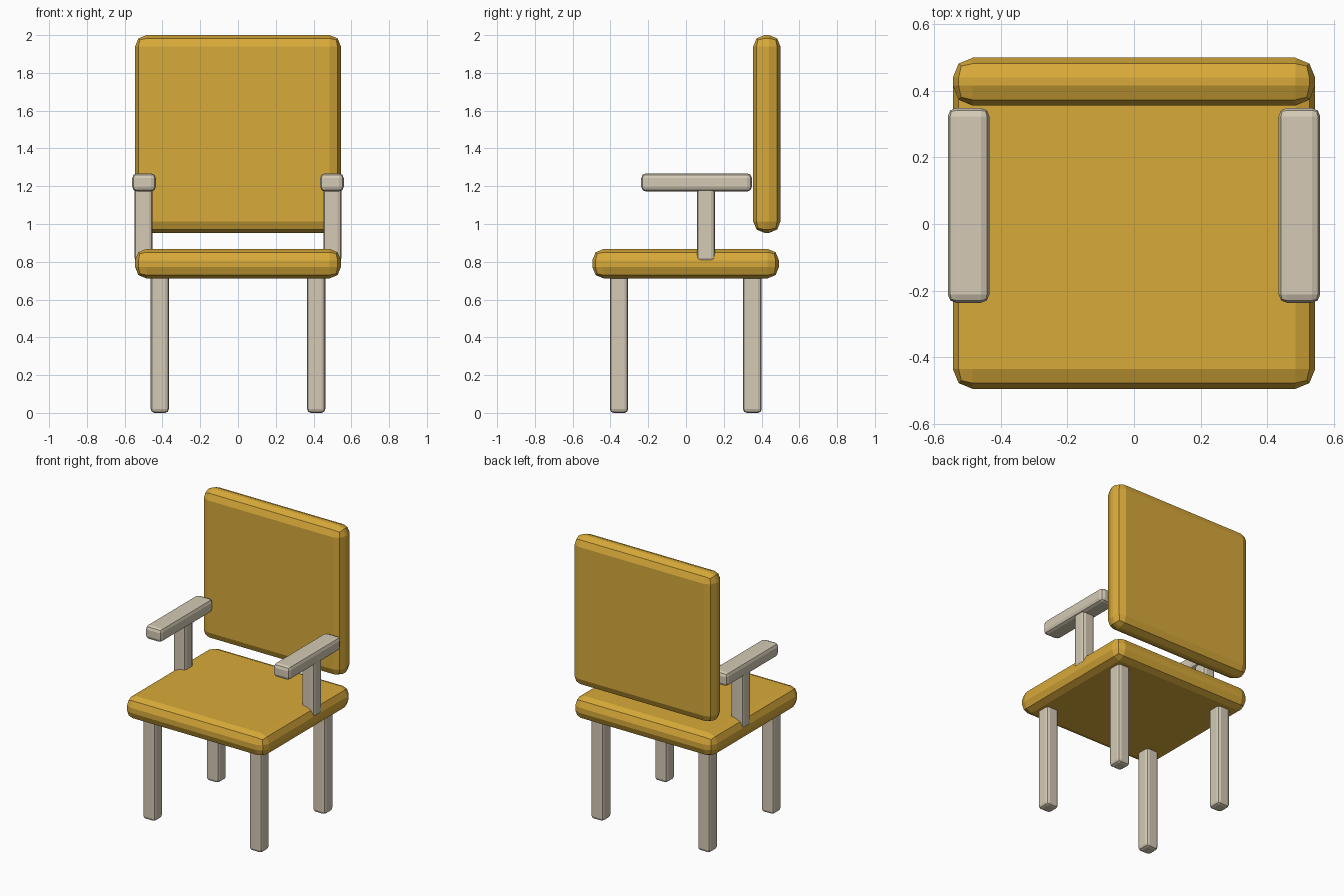
import bpy

default_cube = bpy.data.objects.get("Cube")
if default_cube:
    bpy.data.objects.remove(default_cube, do_unlink=True)


def make_material(name, color):
    mat = bpy.data.materials.new(name)
    mat.use_nodes = True
    mat.diffuse_color = (*color, 1)
    mat.node_tree.nodes["Principled BSDF"].inputs["Base Color"].default_value = (*color, 1)
    return mat


mustard = make_material("mustard_cushion", (0.69, 0.40, 0.042))
cream = make_material("cream_frame", (0.66, 0.59, 0.46))


def rounded_box(name, xs, ys, zs, bevel, mat):
    """Flat-shaded box between the given limits with two-step rounded edges."""
    spans = (xs, ys, zs)
    bpy.ops.mesh.primitive_cube_add(size=1, location=[sum(s) / 2 for s in spans])
    obj = bpy.context.object
    obj.name = name
    obj.scale = [s[1] - s[0] for s in spans]
    bpy.ops.object.transform_apply(location=False, rotation=False, scale=True)
    mod = obj.modifiers.new("rounded_edges", 'BEVEL')
    mod.width = bevel
    mod.segments = 2
    obj.data.materials.append(mat)
    return obj


# Cushions
rounded_box("seat", (-0.545, 0.545), (-0.496, 0.492), (0.712, 0.868), 0.06, mustard)
rounded_box("backrest", (-0.545, 0.545), (0.356, 0.5), (0.953, 2.0), 0.06, mustard)


def side_span(side, inner, outer):
    return sorted((side * inner, side * outer))


# Legs, arm posts and armrests, repeated on both sides
for side, label in ((1, "left"), (-1, "right")):
    leg_x = side_span(side, 0.366, 0.462)
    rounded_box(f"front_leg_{label}", leg_x, (-0.403, -0.306), (0, 0.76), 0.02, cream)
    rounded_box(f"back_leg_{label}", leg_x, (0.302, 0.401), (0, 0.76), 0.02, cream)
    rounded_box(f"arm_post_{label}", side_span(side, 0.452, 0.548),
                (0.057, 0.153), (0.8, 1.2), 0.02, cream)
    rounded_box(f"armrest_{label}", side_span(side, 0.435, 0.56),
                (-0.237, 0.349), (1.172, 1.268), 0.025, cream)
